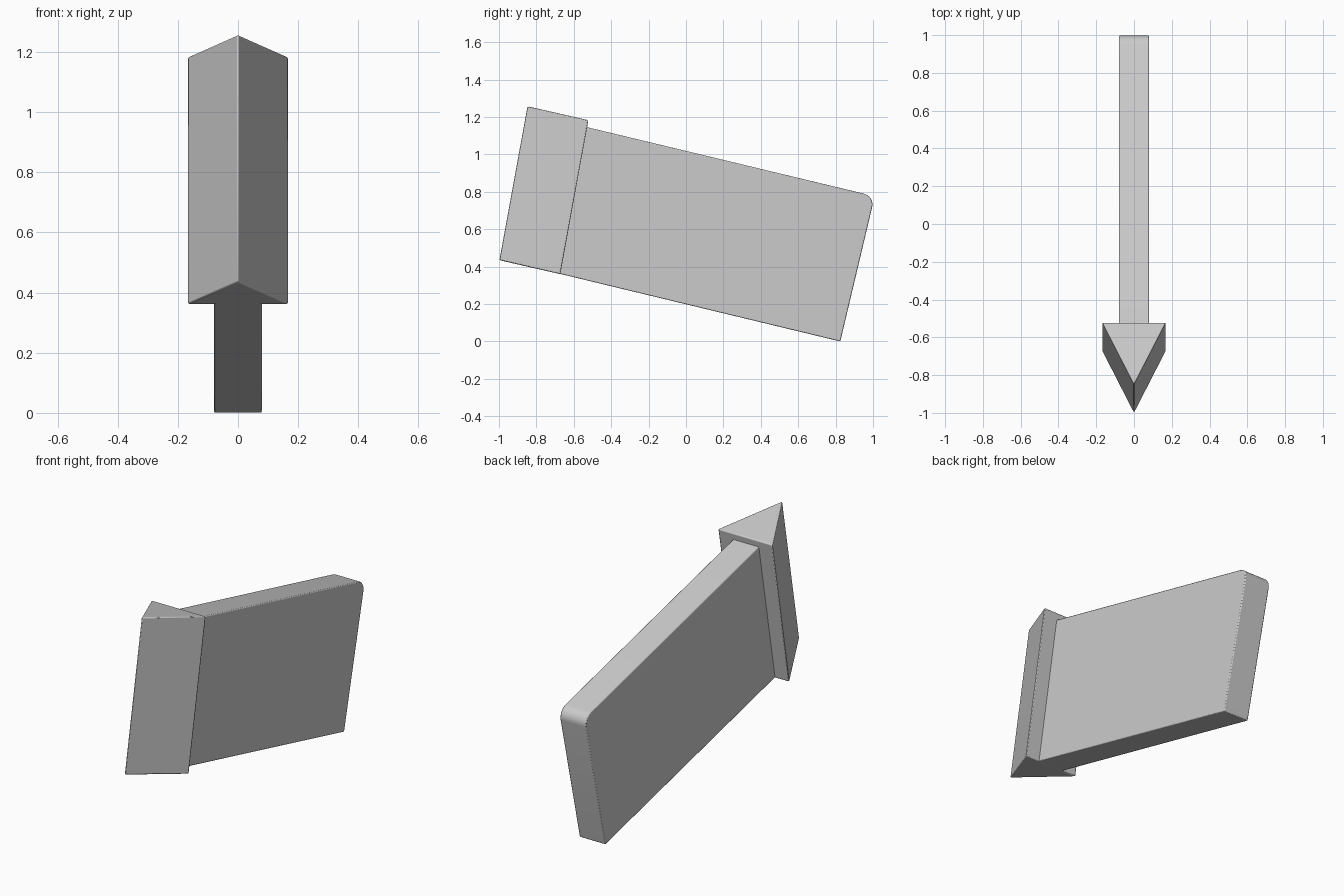
import bpy, bmesh, math
from mathutils import Vector

if "Cube" in bpy.data.objects:
    bpy.data.objects.remove(bpy.data.objects["Cube"])


def make_prism(name, base, offset, bevel):
    """Sweep a flat profile along an offset vector and soften its edges."""
    bm = bmesh.new()
    face = bm.faces.new([bm.verts.new(p) for p in base])
    new = bmesh.ops.extrude_face_region(bm, geom=[face])["geom"]
    verts = [v for v in new if isinstance(v, bmesh.types.BMVert)]
    bmesh.ops.translate(bm, verts=verts, vec=offset)
    bmesh.ops.recalc_face_normals(bm, faces=bm.faces)
    mesh = bpy.data.meshes.new(name)
    bm.to_mesh(mesh)
    bm.free()
    obj = bpy.data.objects.new(name, mesh)
    bpy.context.collection.objects.link(obj)
    mod = obj.modifiers.new("soft_edges", "BEVEL")
    mod.width = bevel
    mod.segments = 2
    mod.limit_method = "ANGLE"
    mod.angle_limit = math.radians(30)
    bpy.ops.object.select_all(action="DESELECT")
    obj.select_set(True)
    bpy.context.view_layer.objects.active = obj
    bpy.ops.object.shade_smooth_by_angle(angle=math.radians(40))
    return obj


# Wedge head: triangular section swept up along its leaning ridge
head_section = [(0, -1.0, 0.435), (0.168, -0.672, 0.36), (-0.168, -0.672, 0.36)]
make_prism("wedge_head", head_section, Vector((0, 0.15, 0.823)), 0.006)

# Flat body: slanted slab with a rounded upper rear corner, front end inside the head
R = 0.06
half = 0.08
corner_center = (0.937, 0.732)
lean = math.atan(0.237)
profile = [(-0.83, 0.399), (0.825, 0.0)]
for i in range(9):
    a = -lean + math.radians(90) * i / 8
    profile.append((corner_center[0] + R * math.cos(a),
                    corner_center[1] + R * math.sin(a)))
profile.append((-0.68, 1.182))
make_prism("flat_body", [(-half, y, z) for y, z in profile],
           Vector((2 * half, 0, 0)), 0.005)
